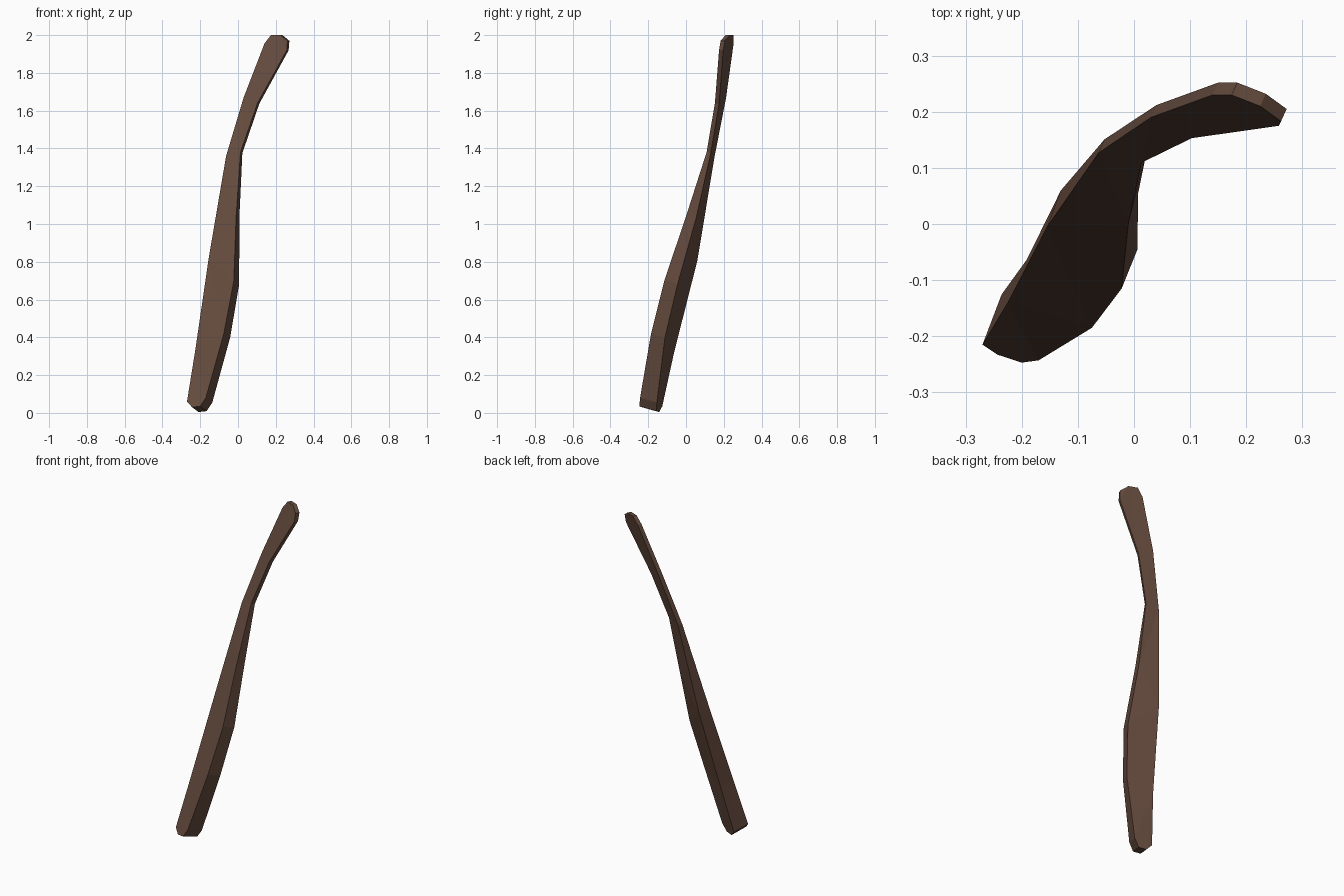
import bpy, bmesh
from mathutils import Vector

if "Cube" in bpy.data.objects:
    bpy.data.objects.remove(bpy.data.objects["Cube"])

# Front-face outline of the bent, leaning plank, clockwise from bottom left
OUTLINE = [
    (-0.27, -0.215, 0.06), (-0.225, -0.14, 0.34), (-0.155, -0.005, 0.82),
    (-0.063, 0.127, 1.36), (0.03, 0.19, 1.67), (0.14, 0.23, 1.955),
    (0.174, 0.23, 2.0), (0.225, 0.21, 2.0), (0.262, 0.183, 1.97),
    (0.258, 0.175, 1.92), (0.103, 0.153, 1.64), (0.013, 0.109, 1.38),
    (-0.01, 0.0, 1.04), (-0.022, -0.115, 0.70), (-0.075, -0.185, 0.42),
    (-0.17, -0.243, 0.08), (-0.2, -0.247, 0.035), (-0.243, -0.233, 0.03),
]

# Thickness direction (front to back), tapering with height: z, offset
DEPTH = [(0.0, (0.034, 0.092, -0.026)), (0.4, (0.034, 0.074, -0.02)),
         (0.72, (0.028, 0.07, -0.018)), (1.04, (0.017, 0.053, -0.01)),
         (1.38, (0.01, 0.022, -0.005)), (1.95, (0.01, 0.022, 0.0)),
         (2.1, (0.01, 0.022, 0.0))]


def depth(z):
    for (z0, a), (z1, b) in zip(DEPTH, DEPTH[1:]):
        if z <= z1:
            return Vector(a).lerp(Vector(b), (z - z0) / (z1 - z0))
    return Vector(DEPTH[-1][1])


wood = bpy.data.materials.new("dark brown wood")
wood.diffuse_color = (0.13, 0.07, 0.047, 1)
wood.use_nodes = True
wood.node_tree.nodes["Principled BSDF"].inputs["Base Color"].default_value = wood.diffuse_color

# Plank: front and back faces joined by a rim
bm = bmesh.new()
front = [bm.verts.new(p) for p in OUTLINE]
back = [bm.verts.new(Vector(p) + depth(p[2])) for p in OUTLINE]
n = len(front)
caps = [bm.faces.new(front), bm.faces.new(back[::-1])]
for i in range(n):
    j = (i + 1) % n
    bm.faces.new((front[j], front[i], back[i], back[j]))
bmesh.ops.triangulate(bm, faces=caps)
bmesh.ops.recalc_face_normals(bm, faces=bm.faces)

mesh = bpy.data.meshes.new("bent_plank")
bm.to_mesh(mesh)
bm.free()
mesh.materials.append(wood)
plank = bpy.data.objects.new("bent_plank", mesh)
bpy.context.collection.objects.link(plank)
